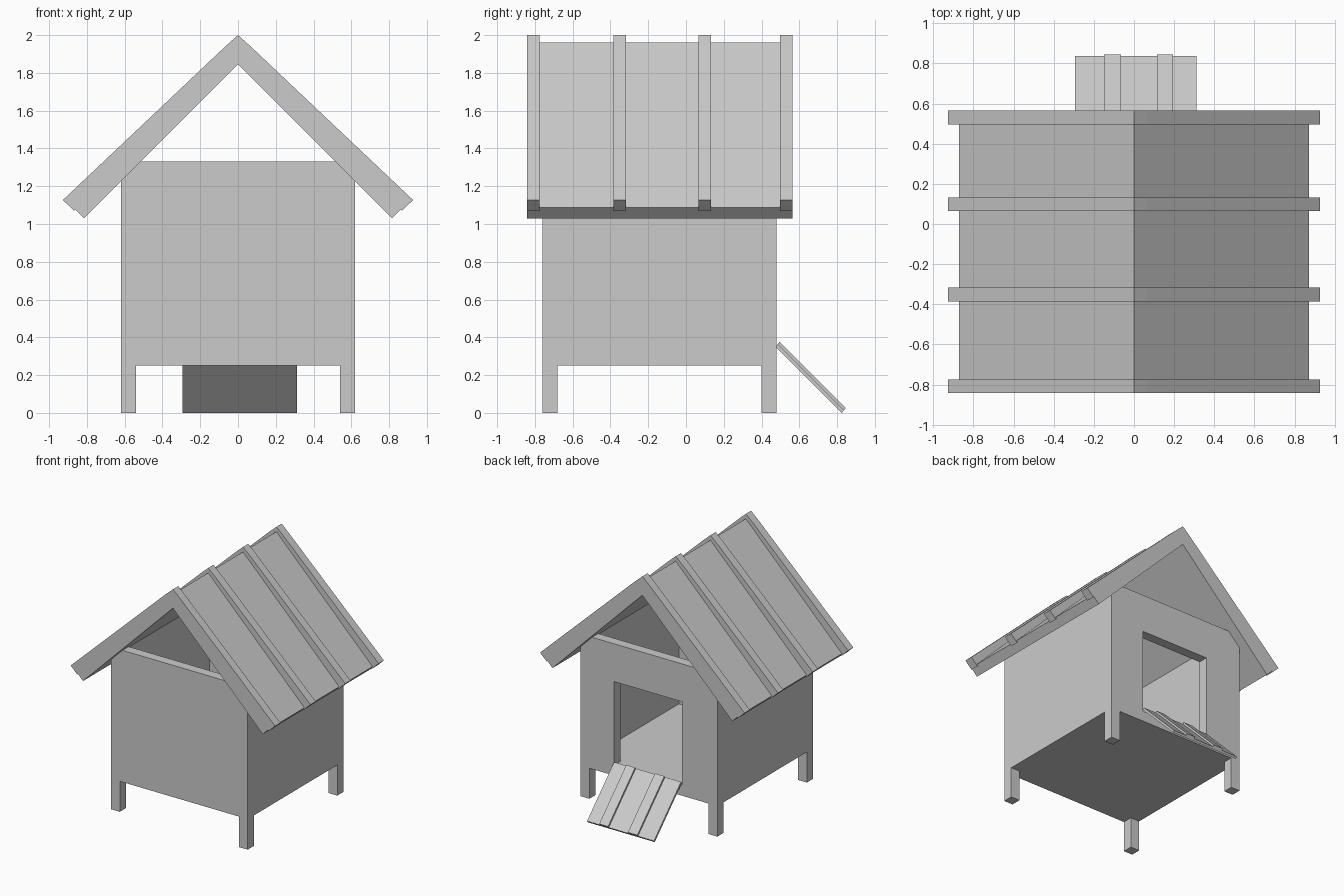
import bpy, bmesh

if "Cube" in bpy.data.objects:
    bpy.data.objects.remove(bpy.data.objects["Cube"])


def prism(name, pts, axis, a, b):
    """Extrude a profile: axis 'y' takes (x, z) points, axis 'x' takes (y, z) points."""
    bm = bmesh.new()
    place = (lambda p, t: (p[0], t, p[1])) if axis == 'y' else (lambda p, t: (t, p[0], p[1]))
    lo = [bm.verts.new(place(p, a)) for p in pts]
    hi = [bm.verts.new(place(p, b)) for p in pts]
    bm.faces.new(lo)
    bm.faces.new(hi[::-1])
    n = len(pts)
    for i in range(n):
        j = (i + 1) % n
        bm.faces.new((lo[j], lo[i], hi[i], hi[j]))
    bmesh.ops.recalc_face_normals(bm, faces=bm.faces)
    mesh = bpy.data.meshes.new(name)
    bm.to_mesh(mesh)
    bm.free()
    ob = bpy.data.objects.new(name, mesh)
    bpy.context.collection.objects.link(ob)
    return ob


def box(name, x0, x1, y0, y1, z0, z1):
    return prism(name, [(x0, z0), (x1, z0), (x1, z1), (x0, z1)], 'y', y0, y1)


def symmetric(half):
    """Complete a right-hand profile by mirroring it across x = 0."""
    return half + [(-x, z) for x, z in reversed(half) if x > 0]


W, T = 0.62, 0.08                 # half width, wall thickness
Y0, Y1 = -0.76, 0.48              # front and back of the body
BASE, TOP, APEX = 0.25, 1.33, 1.845   # APEX: peak of the 45 degree roof underside

# End walls, with corners cut to the roof slope
end = symmetric([(W, BASE), (W, APEX - W), (APEX - TOP, TOP)])
prism("front_wall", end, 'y', Y0, Y0 + T)
back = prism("back_wall", end, 'y', Y1 - T, Y1)

# Doorway
cutter = box("doorway_cutter", -0.30, 0.315, 0.3, 0.6, BASE + 0.085, 1.02)
cutter.hide_render = True
cut = back.modifiers.new("doorway", 'BOOLEAN')
cut.operation, cut.solver, cut.object = 'DIFFERENCE', 'EXACT', cutter
bpy.context.view_layer.objects.active = back
bpy.ops.object.modifier_apply(modifier=cut.name)
bpy.data.objects.remove(cutter)

# Side walls, tops bevelled to meet the roof
for side, s in (("left", -1), ("right", 1)):
    prof = [(W, BASE), (W, APEX - W), (W - T, APEX - W + T), (W - T, BASE)]
    prism(side + "_wall", [(s * x, z) for x, z in prof], 'y', Y0 + T, Y1 - T)

# Floor
box("floor", T - W, W - T, Y0 + T, Y1 - T, BASE, BASE + 0.085)

# Legs
for side, x in (("left", -W), ("right", W - T)):
    for end_name, y in (("front", Y0), ("back", Y1 - T)):
        box(f"{end_name}_{side}_leg", x, x + T, y, y + T, 0, BASE)

# Roof boards
R0, R1 = -0.843, 0.565
prism("roof", [(0, 1.96), (0.872, 1.087), (0.815, 1.03), (0, APEX),
               (-0.815, 1.03), (-0.872, 1.087)], 'y', R0, R1)

# Roof battens with a folded ridge cap, slightly steeper at the ridge
batten = [(0, 2.0), (0.065, 1.942), (0.927, 1.127), (0.868, 1.07), (0, 1.92),
          (-0.868, 1.07), (-0.927, 1.127), (-0.065, 1.942)]
for i, y in enumerate((R0, -0.385, 0.065, R1 - 0.068)):
    prism(f"roof_batten_{i + 1}", batten, 'y', y, y + 0.068)

# Entrance ramp and its raised slats
prism("ramp", [(0.475, 0.35), (0.825, 0), (0.836, 0.014), (0.486, 0.364)], 'x', -0.295, 0.312)
slat = [(0.486, 0.364), (0.836, 0.014), (0.845, 0.026), (0.495, 0.376)]
for i, (a, b) in enumerate(((-0.15, -0.065), (0.115, 0.195))):
    prism(f"ramp_slat_{i + 1}", slat, 'x', a, b)
